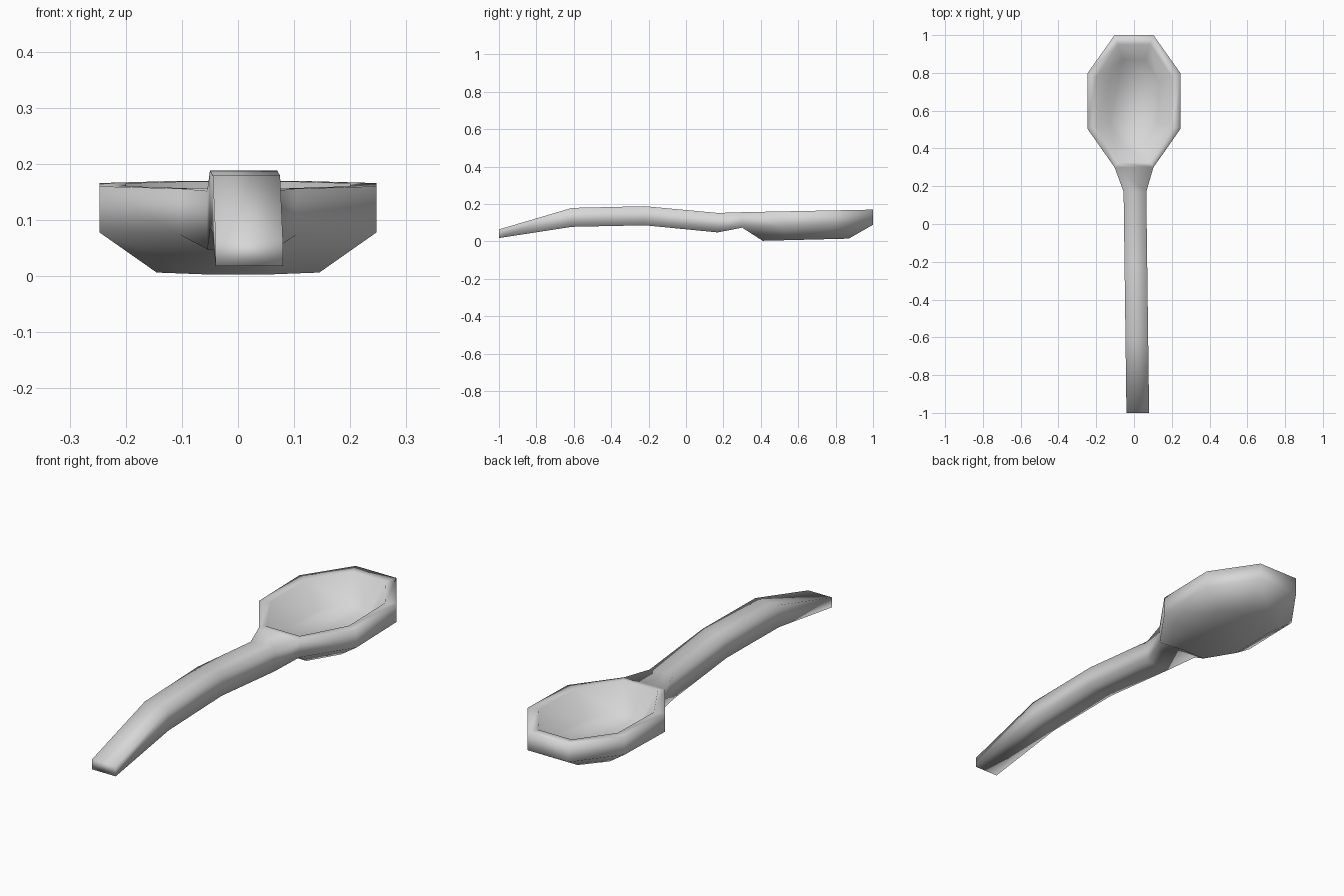
import bpy
import bmesh

cube = bpy.data.objects.get("Cube")
if cube:
    bpy.data.objects.remove(cube, do_unlink=True)

metal = bpy.data.materials.new("light grey")
metal.use_nodes = True
colour = (0.68, 0.68, 0.68, 1)
metal.diffuse_color = colour
metal.node_tree.nodes["Principled BSDF"].inputs["Base Color"].default_value = colour

bm = bmesh.new()


def octagon(half_x, tip_x, y0, y1, y2, y3, z, slope):
    """Eight-sided ring; the first two corners face the handle."""
    pts = [(-tip_x, y0), (tip_x, y0), (half_x, y1), (half_x, y2),
           (tip_x, y3), (-tip_x, y3), (-half_x, y2), (-half_x, y1)]
    return [bm.verts.new((x, y, z + slope * y)) for x, y in pts]


def bridge(a, b, skip=()):
    n = len(a)
    for i in range(n):
        if i not in skip:
            j = (i + 1) % n
            bm.faces.new((a[i], a[j], b[j], b[i]))


# Bowl: floor, inner rim, outer rim, outer wall and underside
floor = octagon(0.13, 0.06, 0.41, 0.54, 0.76, 0.87, 0.04, 0.02)
inner = octagon(0.20, 0.085, 0.325, 0.52, 0.78, 0.95, 0.15, 0.02)
rim = octagon(0.247, 0.103, 0.30, 0.505, 0.797, 1.0, 0.15, 0.02)
wall = octagon(0.247, 0.103, 0.30, 0.505, 0.797, 1.0, 0.067, 0.022)
base = octagon(0.145, 0.06, 0.41, 0.54, 0.76, 0.87, -0.007, 0.025)
bm.faces.new(floor)
bridge(floor, inner)
bridge(inner, rim)
bridge(rim, wall, skip=(0,))
bridge(wall, base)
bm.faces.new(base)

# Handle: square sections from the bowl to the tip (y, centre x, bottom, top)
previous = [rim[0], rim[1], wall[1], wall[0]]
for y, cx, low, high in [(0.17, 0.005, 0.048, 0.152), (-0.22, 0.01, 0.086, 0.188),
                         (-0.61, 0.015, 0.078, 0.179), (-1.0, 0.02, 0.018, 0.064)]:
    section = [bm.verts.new((cx + sx * 0.06, y, z))
               for sx, z in [(-1, high), (1, high), (1, low), (-1, low)]]
    bridge(previous, section)
    previous = section
bm.faces.new(previous)

bmesh.ops.recalc_face_normals(bm, faces=bm.faces)
for face in bm.faces:
    face.smooth = True

mesh = bpy.data.meshes.new("spoon")
bm.to_mesh(mesh)
bm.free()
mesh.materials.append(metal)
spoon = bpy.data.objects.new("spoon", mesh)
bpy.context.collection.objects.link(spoon)
